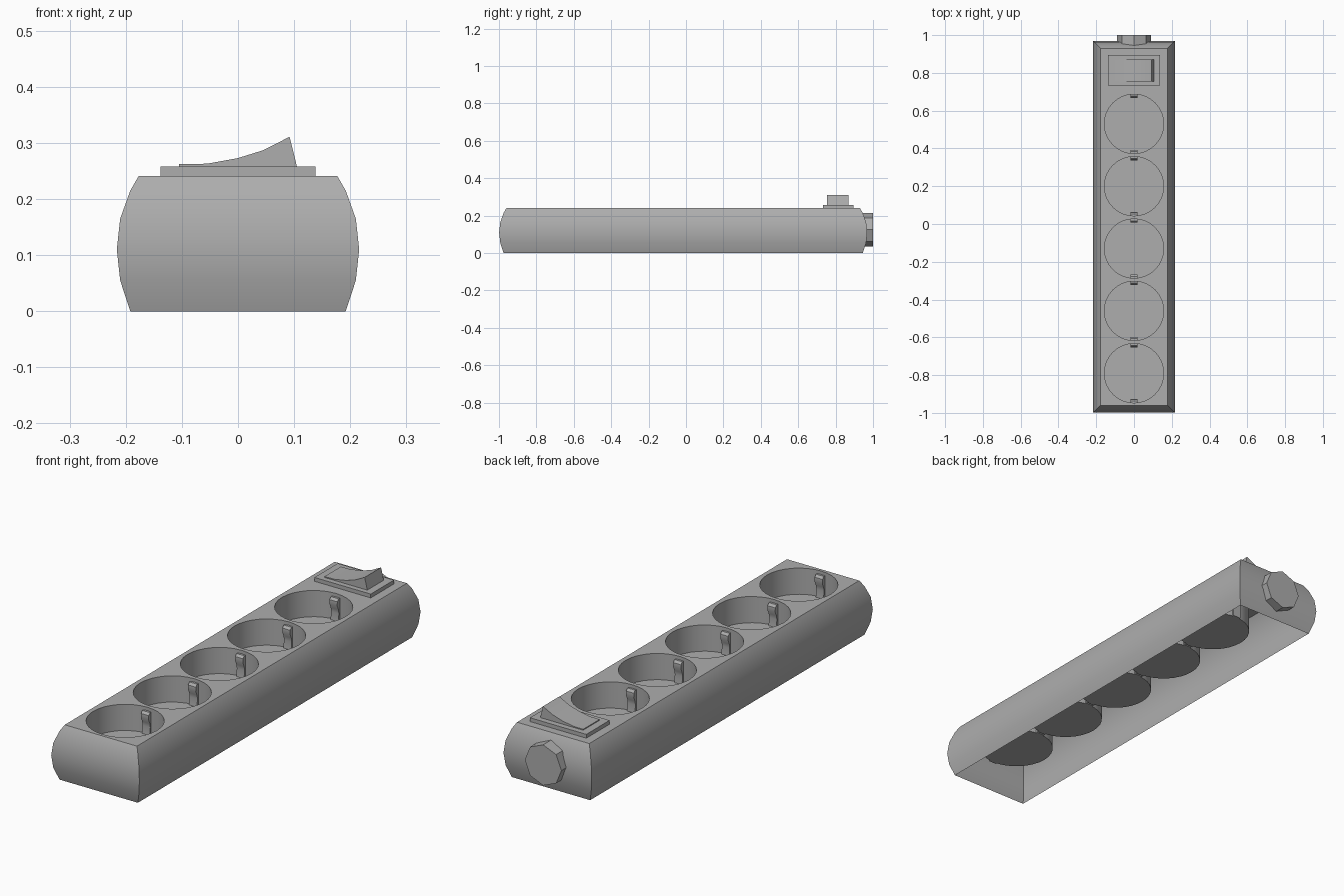
import bpy, bmesh
from math import cos, sin, pi, radians
from mathutils import Vector

if "Cube" in bpy.data.objects:
    bpy.data.objects.remove(bpy.data.objects["Cube"], do_unlink=True)

grey = bpy.data.materials.new("plain grey")
grey.use_nodes = True
COLOUR = (0.42, 0.42, 0.42, 1)
grey.diffuse_color = COLOUR
grey.node_tree.nodes["Principled BSDF"].inputs["Base Color"].default_value = COLOUR

TOP, FLOOR, RADIUS, SIDES = 0.241, 0.125, 0.157, 32
SOCKETS = [0.53 - 0.33 * i for i in range(5)]


def finish(name, bm):
    mesh = bpy.data.meshes.new(name)
    bm.to_mesh(mesh)
    bm.free()
    mesh.materials.append(grey)
    obj = bpy.data.objects.new(name, mesh)
    bpy.context.collection.objects.link(obj)
    bpy.ops.object.select_all(action="DESELECT")
    obj.select_set(True)
    bpy.context.view_layer.objects.active = obj
    bpy.ops.object.shade_smooth_by_angle(angle=radians(35))
    return obj


def ring(bm, y, z, r=RADIUS):
    return [bm.verts.new((r * cos(2 * pi * i / SIDES), y + r * sin(2 * pi * i / SIDES), z))
            for i in range(SIDES)]


def bridge(bm, low, high):
    n = len(low)
    for i in range(n):
        j = (i + 1) % n
        bm.faces.new((low[i], low[j], high[j], high[i]))


def prism(name, points, depth):
    """Extrude a closed outline along a vector."""
    bm = bmesh.new()
    face = bm.faces.new([bm.verts.new(p) for p in points])
    out = bmesh.ops.extrude_face_region(bm, geom=[face], use_keep_orig=True)
    moved = [g for g in out["geom"] if isinstance(g, bmesh.types.BMVert)]
    bmesh.ops.translate(bm, verts=moved, vec=Vector(depth))
    bmesh.ops.recalc_face_normals(bm, faces=bm.faces)
    return finish(name, bm)


# Housing: bulging mitred walls, open underneath, with round holes in the top
bm = bmesh.new()
loops = []
for z, inset in ((0, 0.024), (0.055, 0.006), (0.11, 0), (0.165, 0.006), (0.215, 0.024), (TOP, 0.039)):
    x, y = 0.216 - inset, 0.984 - inset
    loops.append([bm.verts.new((sx * x, sy * y - 0.015, z))
                  for sx, sy in ((-1, -1), (1, -1), (1, 1), (-1, 1))])
for low, high in zip(loops, loops[1:]):
    bridge(bm, low, high)
rims = [loops[-1]] + [ring(bm, y, TOP) for y in SOCKETS]
edges = []
for rim in rims:
    for a, b in zip(rim, rim[1:] + rim[:1]):
        edges.append(bm.edges.get((a, b)) or bm.edges.new((a, b)))
fill = bmesh.ops.triangle_fill(bm, edges=edges, use_beauty=True, normal=(0, 0, 1))
for f in fill["geom"]:
    if isinstance(f, bmesh.types.BMFace):
        f.normal_update()
        if f.normal.z < 0:
            f.normal_flip()
finish("housing", bm)

# Socket wells with a pair of earth clips each
CLIP = ((0.162, 0.125), (0.145, 0.125), (0.149, 0.16), (0.146, 0.178), (0.137, 0.198),
        (0.138, 0.216), (0.147, 0.226), (0.162, 0.226))
for n, y in enumerate(SOCKETS, 1):
    bm = bmesh.new()
    upper, lower = ring(bm, y, TOP), ring(bm, y, FLOOR)
    bridge(bm, upper, lower)
    bm.faces.new(lower)
    finish(f"socket_well_{n}", bm)
    for side, label in ((1, "back"), (-1, "front")):
        prism(f"earth_clip_{label}_{n}", [(-0.019, y + side * r, z) for r, z in CLIP], (0.038, 0, 0))

# Switch frame and curved rocker
prism("switch_frame", [(x, 0.732, z) for x, z in
                       ((-0.138, TOP), (0.138, TOP), (0.138, 0.258), (-0.138, 0.258))], (0, 0.163, 0))
ROCKER = ((-0.105, 0.25), (0.107, 0.25), (0.105, 0.258), (0.092, 0.311), (0.045, 0.287),
          (0, 0.273), (-0.055, 0.263), (-0.105, 0.262))
prism("switch_rocker", [(x, 0.755, z) for x, z in ROCKER], (0, 0.115, 0))

# Octagonal cable inlet in the back wall
prism("cable_inlet", [(0.09 * cos(i * pi / 4), 0.9, 0.125 + 0.09 * sin(i * pi / 4))
                      for i in range(8)], (0, 0.1, 0))
